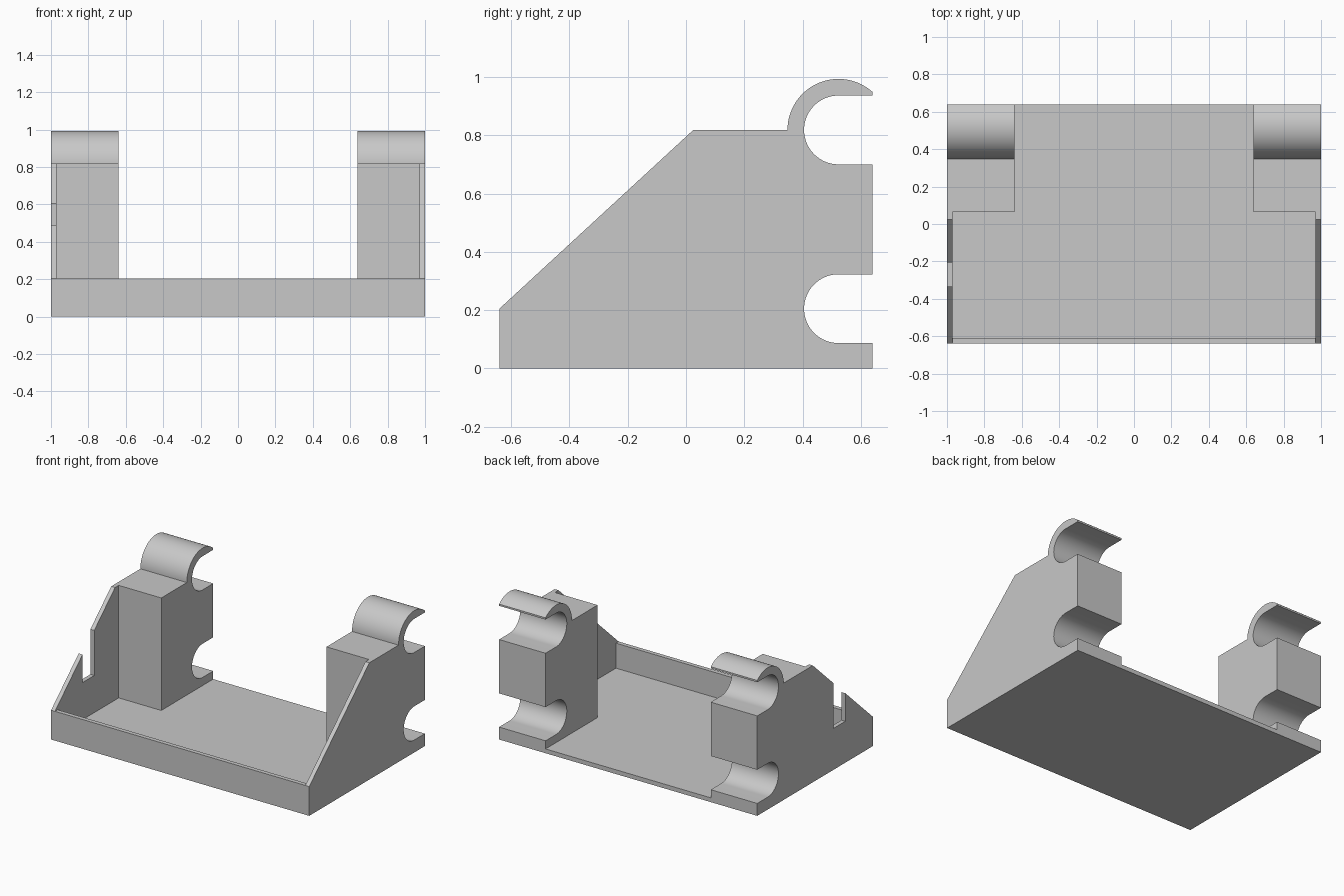
import bpy, bmesh, math

if "Cube" in bpy.data.objects:
    bpy.data.objects.remove(bpy.data.objects["Cube"], do_unlink=True)

WALL = 0.03            # wall and floor thickness
BACK = 0.64            # half depth
RIM = 0.205            # height of the front wall
SHELF = 0.818          # height of the block tops
PIN_Y, PIN_R = 0.523, 0.118
HOOK_R = 0.175

grey = bpy.data.materials.new("plain_grey")
grey.use_nodes = True
colour = (0.58, 0.58, 0.58, 1)
grey.diffuse_color = colour
grey.node_tree.nodes["Principled BSDF"].inputs["Base Color"].default_value = colour


def arc(z, radius, start, end, steps=32):
    """Points on an arc around the pin axis, in degrees."""
    angles = [math.radians(start + (end - start) * i / steps) for i in range(steps + 1)]
    return [(PIN_Y + radius * math.cos(a), z + radius * math.sin(a)) for a in angles]


def prism(name, profile, x0, x1):
    """Extrude a side profile of (y, z) points from x0 to x1."""
    bm = bmesh.new()
    face = bm.faces.new([bm.verts.new((x0, y, z)) for y, z in profile])
    new = bmesh.ops.extrude_face_region(bm, geom=[face])["geom"]
    verts = [g for g in new if isinstance(g, bmesh.types.BMVert)]
    bmesh.ops.translate(bm, verts=verts, vec=(x1 - x0, 0, 0))
    bmesh.ops.recalc_face_normals(bm, faces=bm.faces)
    mesh = bpy.data.meshes.new(name)
    bm.to_mesh(mesh)
    bm.free()
    mesh.materials.append(grey)
    obj = bpy.data.objects.new(name, mesh)
    bpy.context.collection.objects.link(obj)
    return obj


def box(y0, y1, z0, z1):
    return [(y0, z0), (y1, z0), (y1, z1), (y0, z1)]


def groove(z):
    """Open round slot in the back edge."""
    return [(BACK, z - PIN_R)] + arc(z, PIN_R, 270, 90) + [(BACK, z + PIN_R)]


# Full side outline: base, two grooves, hook, shelf and sloped front
tip = math.degrees(math.acos((BACK - PIN_Y) / HOOK_R))
outline = [(-BACK, 0), (BACK, 0)] + groove(RIM) + groove(SHELF)
outline += arc(SHELF, HOOK_R, tip, 180) + [(0.025, SHELF), (-BACK, RIM)]
bracket = prism("bracket_tray", outline, -1, 1)

# Hollows: front tray, gap between the rear blocks, notch in one side wall
tray = [(-0.8, RIM), (WALL - BACK, RIM), (WALL - BACK, WALL),
        (0.065, WALL), (0.065, 1.2), (-0.8, 1.2)]
cutters = [
    prism("tray_cutter", tray, WALL - 1, 1 - WALL),
    prism("gap_cutter", box(0, 0.8, WALL, 1.2), -0.64, 0.64),
    prism("notch_cutter", box(-0.335, -0.205, 0.29, 1), -1.1, -0.9),
]

bpy.ops.object.select_all(action="DESELECT")
bpy.context.view_layer.objects.active = bracket
bracket.select_set(True)
for cutter in cutters:
    cutter.hide_render = True
    mod = bracket.modifiers.new(cutter.name, "BOOLEAN")
    mod.operation = "DIFFERENCE"
    mod.solver = "EXACT"
    mod.object = cutter
    bpy.ops.object.modifier_apply(modifier=mod.name)
    bpy.data.objects.remove(cutter, do_unlink=True)

# Smooth grooves and hooks, sharp edges elsewhere
bpy.ops.object.shade_smooth_by_angle(angle=math.radians(25))
